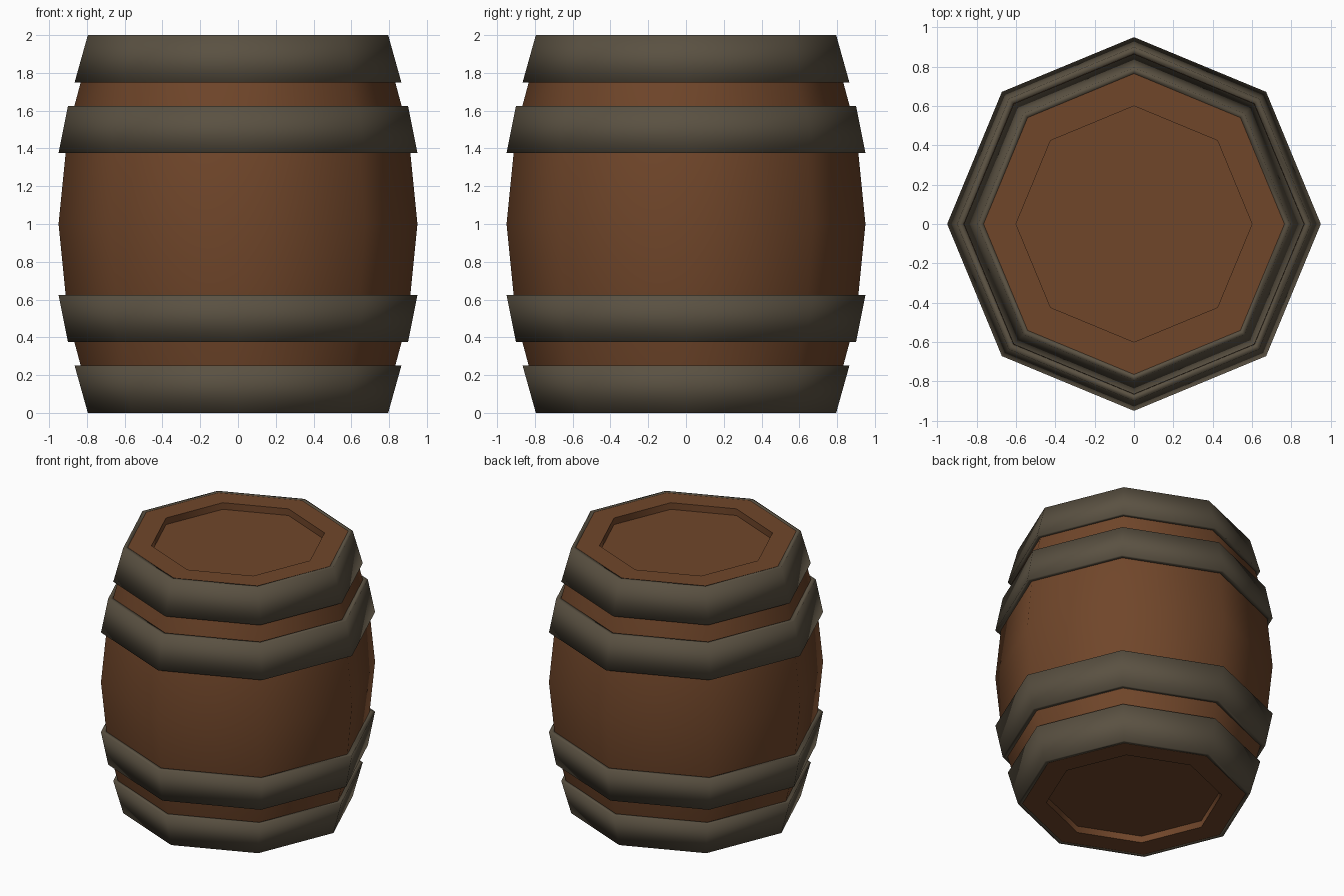
import bpy, bmesh, math

if "Cube" in bpy.data.objects:
    bpy.data.objects.remove(bpy.data.objects["Cube"])

SIDES = 8


def material(name, rgb):
    m = bpy.data.materials.new(name)
    m.diffuse_color = (*rgb, 1)
    m.use_nodes = True
    m.node_tree.nodes["Principled BSDF"].inputs["Base Color"].default_value = m.diffuse_color
    return m


wood = material("brown wood", (0.162, 0.061, 0.023))
iron = material("dark iron", (0.102, 0.082, 0.054))


def lathe(name, profile, mat, closed, angle):
    """Turn an (r, z) profile into an eight-sided solid with corners on the axes."""
    bm = bmesh.new()
    rings = [[bm.verts.new((r * math.cos(2 * math.pi * i / SIDES),
                            r * math.sin(2 * math.pi * i / SIDES), z))
              for i in range(SIDES)] for r, z in profile]
    pairs = list(zip(rings, rings[1:]))
    if closed:
        pairs.append((rings[-1], rings[0]))
    else:
        bm.faces.new(rings[0])
        bm.faces.new(rings[-1])
    for a, b in pairs:
        for i in range(SIDES):
            j = (i + 1) % SIDES
            bm.faces.new((a[i], a[j], b[j], b[i]))
    bmesh.ops.recalc_face_normals(bm, faces=bm.faces)
    mesh = bpy.data.meshes.new(name)
    bm.to_mesh(mesh)
    bm.free()
    mesh.materials.append(mat)
    ob = bpy.data.objects.new(name, mesh)
    bpy.context.collection.objects.link(ob)
    bpy.ops.object.select_all(action='DESELECT')
    ob.select_set(True)
    bpy.context.view_layer.objects.active = ob
    if angle:
        bpy.ops.object.shade_smooth_by_angle(angle=math.radians(angle))
    else:
        bpy.ops.object.shade_smooth()
    return ob


# Bulging wooden body with a recessed lid at both ends
lathe("barrel_body",
      [(0.60, 0.05), (0.60, 0), (0.765, 0), (0.90, 0.5), (0.95, 1.0),
       (0.90, 1.5), (0.765, 2.0), (0.60, 2.0), (0.60, 1.95)], wood, False, 50)

# Iron hoops, each made once for the top half and mirrored for the bottom half
end_hoop = [(0.833, 1.75), (0.865, 1.75), (0.795, 2.0), (0.765, 2.0)]
middle_hoop = [(0.912, 1.375), (0.95, 1.375), (0.90, 1.625), (0.866, 1.625)]
for label, profile in (("end_hoop", end_hoop), ("middle_hoop", middle_hoop)):
    lathe("upper_" + label, profile, iron, True, None)
    lathe("lower_" + label, [(r, 2 - z) for r, z in profile], iron, True, None)
